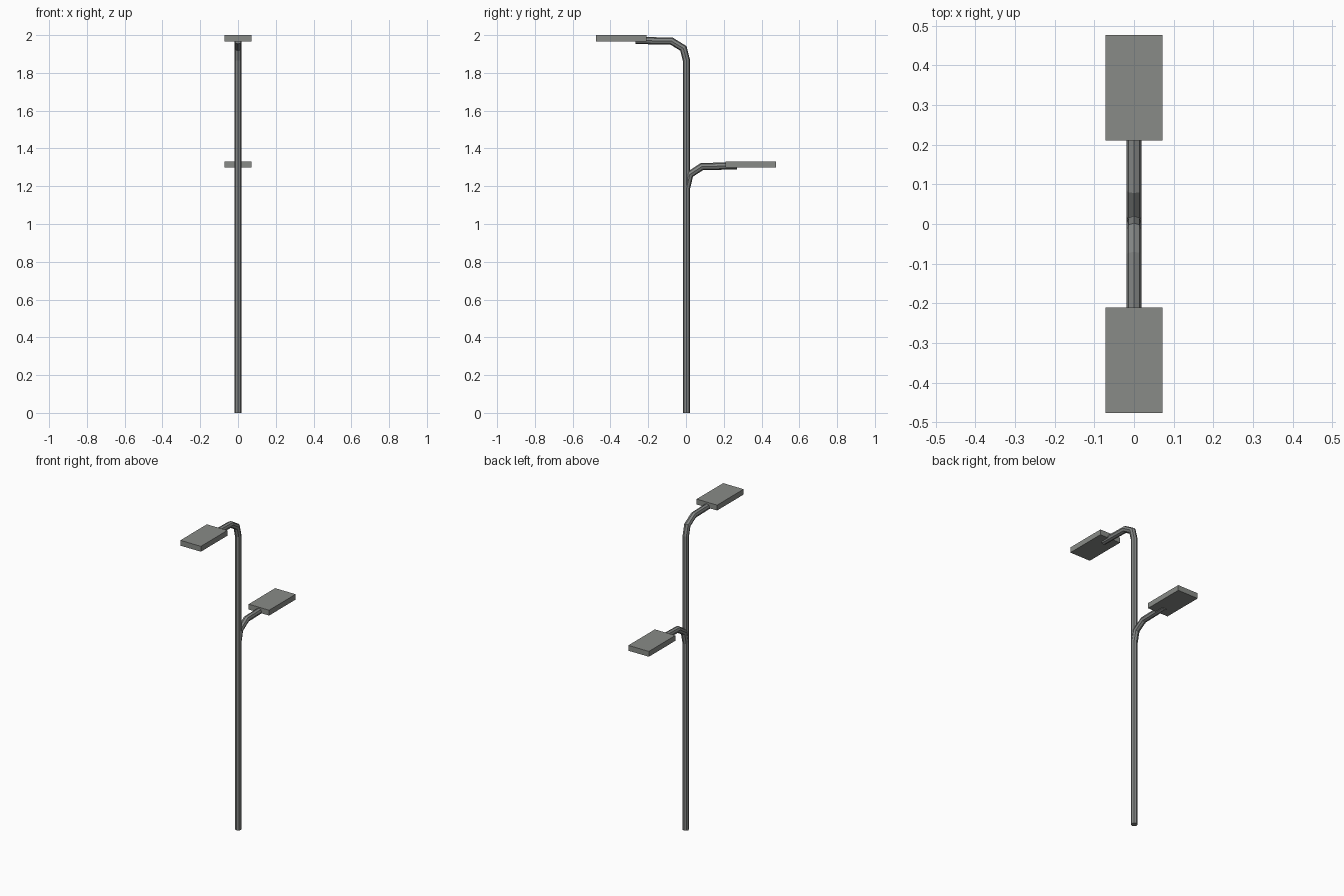
import bpy, bmesh, math
from mathutils import Vector

if "Cube" in bpy.data.objects:
    bpy.data.objects.remove(bpy.data.objects["Cube"])

RADIUS, SIDES = 0.019, 8


def material(name, colour):
    mat = bpy.data.materials.new(name)
    mat.diffuse_color = (*colour, 1)
    mat.use_nodes = True
    mat.node_tree.nodes["Principled BSDF"].inputs["Base Color"].default_value = mat.diffuse_color
    return mat


POLE_PAINT = material("pole_paint", (0.225, 0.235, 0.23))
LAMP_PAINT = material("lamp_paint", (0.25, 0.26, 0.245))


def make_object(name, bm, mat):
    bmesh.ops.recalc_face_normals(bm, faces=bm.faces[:])
    mesh = bpy.data.meshes.new(name)
    bm.to_mesh(mesh)
    bm.free()
    mesh.materials.append(mat)
    obj = bpy.data.objects.new(name, mesh)
    bpy.context.collection.objects.link(obj)
    return obj


def tube(name, path):
    """Sweep an octagon along a (y, z) path with mitred joints."""
    pts = [Vector(p) for p in path]
    dirs = [(b - a).normalized() for a, b in zip(pts, pts[1:])]
    bm = bmesh.new()
    rings = []
    for i, p in enumerate(pts):
        d0, d1 = dirs[max(i - 1, 0)], dirs[min(i, len(dirs) - 1)]
        t = (d0 + d1).normalized()
        n = Vector((-t.y, t.x)) / t.dot(d0)
        ring = []
        for k in range(SIDES):
            a = 2 * math.pi * k / SIDES
            q = p + n * RADIUS * math.sin(a)
            ring.append(bm.verts.new((RADIUS * math.cos(a), q.x, q.y)))
        rings.append(ring)
    for r0, r1 in zip(rings, rings[1:]):
        for k in range(SIDES):
            j = (k + 1) % SIDES
            bm.faces.new((r0[k], r0[j], r1[j], r1[k]))
    bm.faces.new(rings[0])
    bm.faces.new(rings[-1])
    return make_object(name, bm, POLE_PAINT)


def lamp(name, y, z):
    """Flat rectangular lamp head."""
    bm = bmesh.new()
    bmesh.ops.create_cube(bm, size=1)
    bmesh.ops.scale(bm, vec=(0.144, 0.266, 0.034), verts=bm.verts)
    bmesh.ops.translate(bm, vec=(0, y, z), verts=bm.verts)
    return make_object(name, bm, LAMP_PAINT)


# Main pole bending into the upper arm
tube("pole_and_upper_arm", [(0.002, 0), (0.002, 1.868), (-0.014, 1.93),
                            (-0.076, 1.968), (-0.268, 1.972)])
# Lower arm branching off the other side
tube("lower_arm", [(0.003, 1.19), (0.02, 1.262), (0.084, 1.304), (0.27, 1.308)])
# Lamp heads
lamp("upper_lamp", -0.343, 1.983)
lamp("lower_lamp", 0.343, 1.315)
